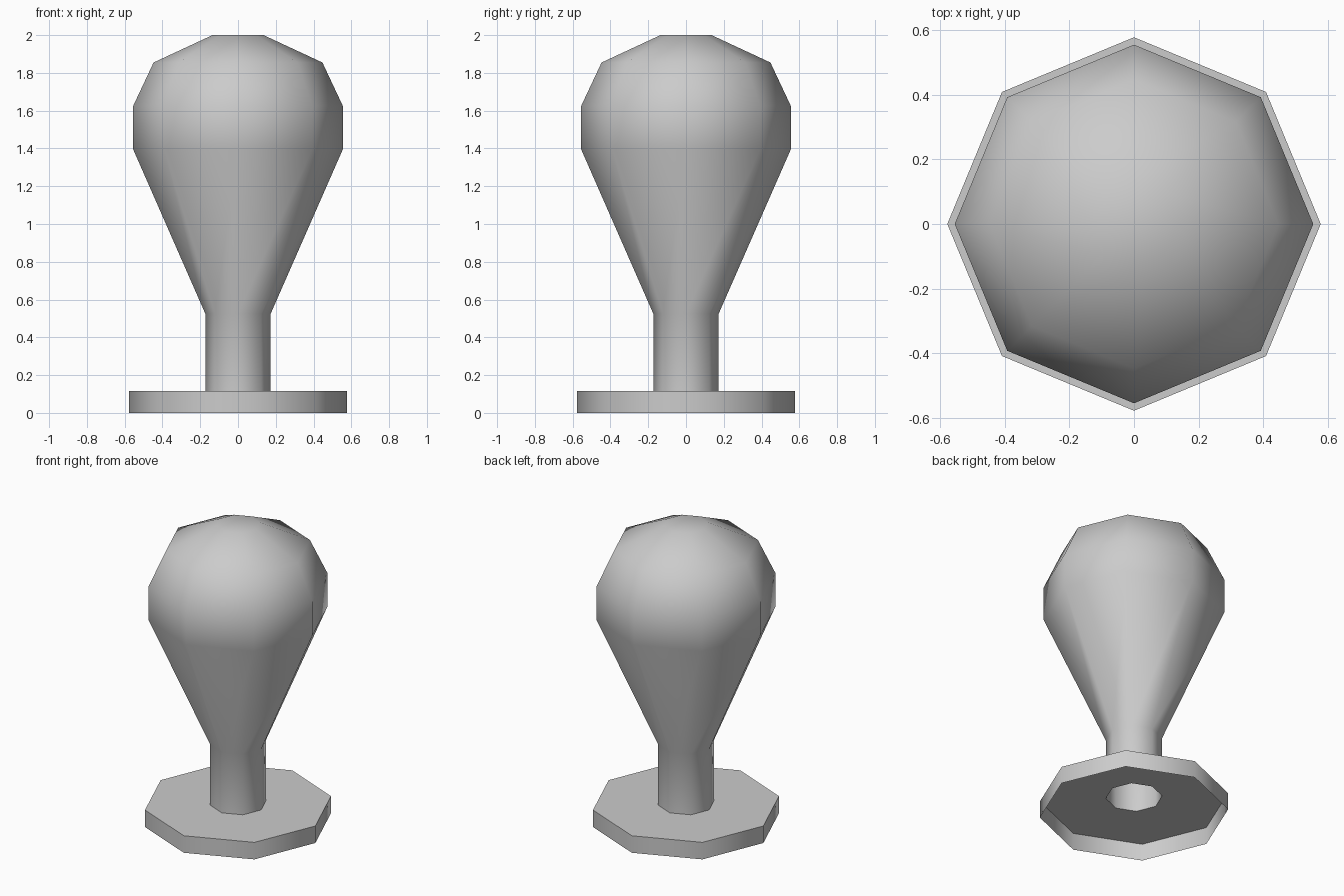
import bpy
import bmesh
import math

cube = bpy.data.objects.get("Cube")
if cube:
    bpy.data.objects.remove(cube, do_unlink=True)

SIDES = 8

grey = bpy.data.materials.new("plain_grey")
grey.use_nodes = True
colour = (0.6, 0.6, 0.6, 1)
grey.diffuse_color = colour
grey.node_tree.nodes["Principled BSDF"].inputs["Base Color"].default_value = colour


def lathe(name, profile, cap_top=False):
    """Open octagonal shell turned from (radius, height) points, listed bottom to top."""
    bm = bmesh.new()
    rings = []
    for r, z in profile:
        angles = [2 * math.pi * i / SIDES for i in range(SIDES)]
        rings.append([bm.verts.new((r * math.cos(a), r * math.sin(a), z)) for a in angles])
    for low, high in zip(rings, rings[1:]):
        for i in range(SIDES):
            j = (i + 1) % SIDES
            bm.faces.new((low[i], low[j], high[j], high[i]))
    if cap_top:
        bm.faces.new(rings[-1])
    mesh = bpy.data.meshes.new(name)
    bm.to_mesh(mesh)
    bm.free()
    mesh.materials.append(grey)
    obj = bpy.data.objects.new(name, mesh)
    bpy.context.collection.objects.link(obj)
    bpy.ops.object.select_all(action='DESELECT')
    obj.select_set(True)
    bpy.context.view_layer.objects.active = obj
    bpy.ops.object.shade_smooth_by_angle(angle=math.radians(60))
    return obj


# Base: rim wall and top plate, open underneath, with a hole under the stem
lathe("base_plate", [(0.578, 0), (0.578, 0.115), (0.173, 0.115)])

# Hollow stem flaring into the rounded knob
lathe("stem_and_knob", [(0.173, 0.115), (0.173, 0.525), (0.555, 1.395),
                        (0.555, 1.625), (0.447, 1.855), (0.135, 2.0)], cap_top=True)
